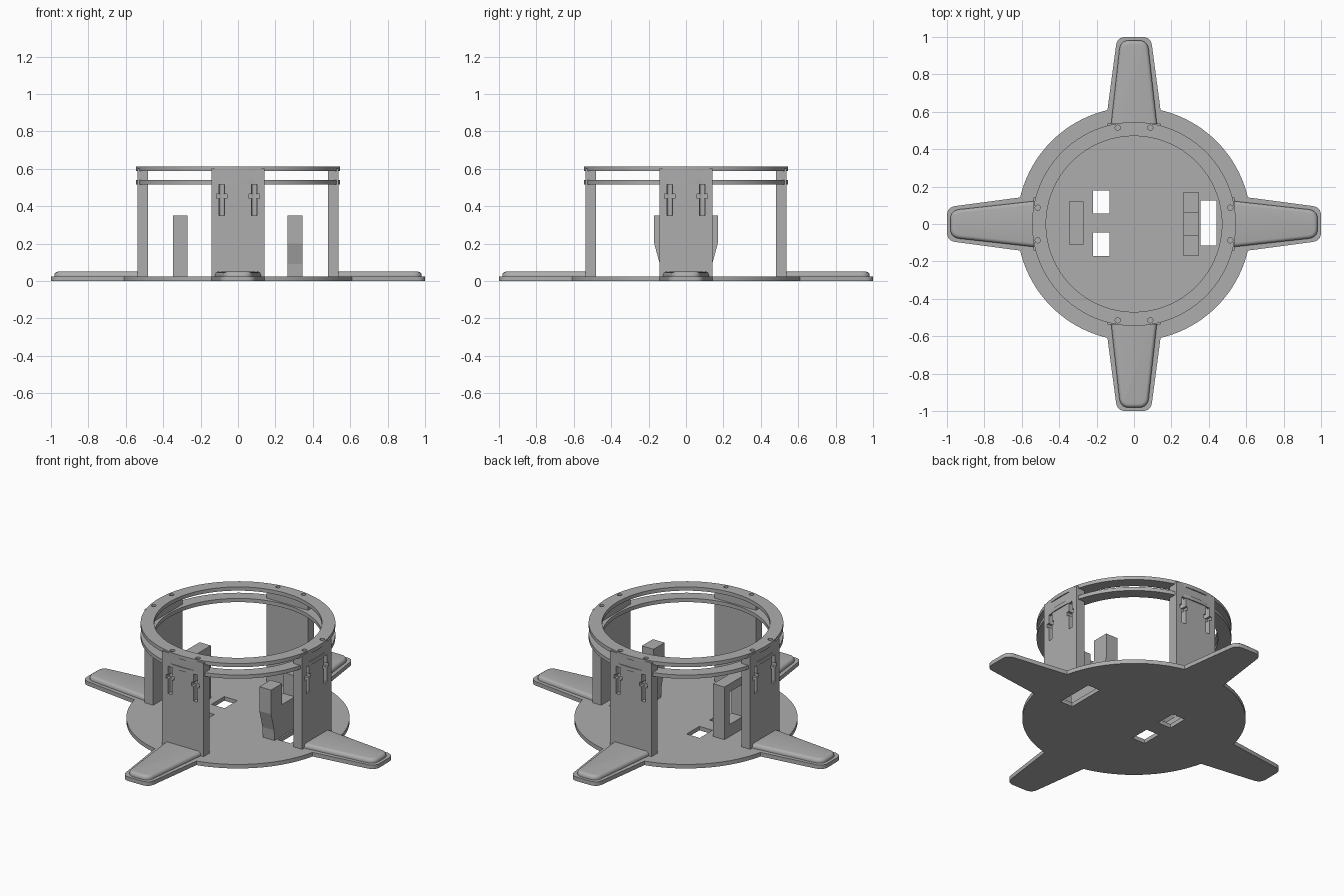
import bpy, bmesh
from math import sin, cos, pi, atan2, hypot
from mathutils import Matrix, Vector

cube = bpy.data.objects.get("Cube")
if cube:
    bpy.data.objects.remove(cube, do_unlink=True)

gray = bpy.data.materials.new("plain_gray")
gray.use_nodes = True
gray.diffuse_color = (0.42, 0.42, 0.42, 1)
gray.node_tree.nodes["Principled BSDF"].inputs["Base Color"].default_value = (0.42, 0.42, 0.42, 1)


def finish(name, bm, turn=0):
    bmesh.ops.recalc_face_normals(bm, faces=bm.faces[:])
    bm.transform(Matrix.Rotation(turn, 4, 'Z'))
    me = bpy.data.meshes.new(name)
    bm.to_mesh(me)
    bm.free()
    me.materials.append(gray)
    ob = bpy.data.objects.new(name, me)
    bpy.context.collection.objects.link(ob)
    return ob


def prism(name, outline, z0, z1, turn=0, matrix=None):
    """Extrude a flat outline from z0 to z1."""
    bm = bmesh.new()
    face = bm.faces.new([bm.verts.new((x, y, z0)) for x, y in outline])
    new = bmesh.ops.extrude_face_region(bm, geom=[face])["geom"]
    bmesh.ops.translate(bm, verts=[v for v in new if isinstance(v, bmesh.types.BMVert)],
                        vec=(0, 0, z1 - z0))
    if matrix:
        bm.transform(matrix)
    return finish(name, bm, turn)


def box(name, x0, x1, y0, y1, z0, z1, turn=0):
    return prism(name, [(x0, y0), (x1, y0), (x1, y1), (x0, y1)], z0, z1, turn)


def circle(r, n, cx=0, cy=0):
    return [(cx + r * cos(2 * pi * i / n), cy + r * sin(2 * pi * i / n)) for i in range(n)]


def cut(ob, cutters):
    """Subtract each cutter, then remove it."""
    for c in cutters:
        mod = ob.modifiers.new("cut", 'BOOLEAN')
        mod.operation, mod.solver, mod.object = 'DIFFERENCE', 'EXACT', c
    bake(ob)
    for c in cutters:
        bpy.data.objects.remove(c, do_unlink=True)


def bake(ob):
    bpy.context.view_layer.update()
    me = bpy.data.meshes.new_from_object(ob.evaluated_get(bpy.context.evaluated_depsgraph_get()))
    ob.modifiers.clear()
    ob.data = me


def smooth(ob, angle=0.6):
    bpy.ops.object.select_all(action='DESELECT')
    ob.select_set(True)
    bpy.context.view_layer.objects.active = ob
    bpy.ops.object.shade_smooth_by_angle(angle=angle)


def rounded(corner, before, after, r, n=5):
    """Quadratic rounding of one outline corner."""
    c = Vector(corner)
    a = c + (Vector(before) - c).normalized() * r
    b = c + (Vector(after) - c).normalized() * r
    return [tuple(a * (1 - t) ** 2 + c * 2 * t * (1 - t) + b * t * t)
            for t in [i / n for i in range(n + 1)]]


def fin_outline(w0, y0, w1, y1, r):
    """Tapered fin pointing to +y, with rounded tip corners."""
    a, b, c, d = (w0, y0), (w1, y1), (-w1, y1), (-w0, y0)
    return [a] + rounded(b, a, c, r) + rounded(c, b, d, r) + [d]


# Base disc with four fins, in one outline
R, T = 0.625, 0.025
fin = fin_outline(0.142, 0.609, 0.09, 1.0, 0.045)
start = atan2(fin[-1][1], fin[-1][0])
end = atan2(fin[0][1], fin[0][0]) + pi / 2
arc = [(R * cos(start + (end - start) * i / 20), R * sin(start + (end - start) * i / 20))
       for i in range(1, 20)]
outline = []
for k in range(4):
    ca, sa = cos(k * pi / 2), sin(k * pi / 2)
    outline += [(x * ca - y * sa, x * sa + y * ca) for x, y in fin + arc]
base = prism("base_plate", outline, 0, T)
cut(base, [box("c", 0.355, 0.44, -0.115, 0.125, -0.1, 0.1),
           box("c", -0.22, -0.13, 0.055, 0.18, -0.1, 0.1),
           box("c", -0.22, -0.13, -0.17, -0.045, -0.1, 0.1)])
smooth(base)

# Four pillars with fastener slots, and raised fin pads
BOLT_X, BOLT_Y = 0.087, 0.515
for k, side in enumerate(("back", "right", "front", "left")):
    turn = k * pi / 2
    pillar = box(side + "_pillar", -0.142, 0.142, 0.48, 0.538, 0.004, 0.602, turn)
    cutters = []
    for x in (-BOLT_X, BOLT_X):
        cutters += [prism("c", circle(0.014, 16, x, BOLT_Y), 0.35, 0.7, turn),
                    box("c", x - 0.014, x + 0.014, BOLT_Y, 0.6, 0.35, 0.52, turn),
                    box("c", x - 0.028, x + 0.028, BOLT_Y - 0.012, 0.6, 0.44, 0.465, turn)]
    cut(pillar, cutters)
    smooth(pillar)

    pad = prism(side + "_fin_pad", fin_outline(0.123, 0.53, 0.073, 0.982, 0.05), T - 0.005, 0.05, turn)
    bm = bmesh.new()
    bm.from_mesh(pad.data)
    top = [e for e in bm.edges if all(v.co.z > 0.049 for v in e.verts)
           and not all(hypot(v.co.x, v.co.y) < 0.6 for v in e.verts)]
    bmesh.ops.bevel(bm, geom=top, offset=0.02, segments=4, profile=0.5, affect='EDGES')
    bm.to_mesh(pad.data)
    bm.free()
    smooth(pad, 0.8)

# Two rings held by the pillars
for name, z0, z1 in (("lower_ring", 0.517, 0.54), ("upper_ring", 0.588, 0.611)):
    ring = prism(name, circle(0.545, 96), z0, z1)
    cutters = [prism("c", circle(0.47, 96), z0 - 0.1, z1 + 0.1)]
    for k in range(4):
        for x in (-BOLT_X, BOLT_X):
            cutters.append(prism("c", circle(0.014, 16, x, BOLT_Y), z0 - 0.1, z1 + 0.1, k * pi / 2))
    cut(ring, cutters)
    smooth(ring)

# Forked bracket: (y, z) profile extruded along x
upright = Matrix(((0, 0, 1, 0), (1, 0, 0, 0), (0, 1, 0, 0), (0, 0, 0, 1)))
half = [(0.135, 0.01), (0.14, 0.09), (0.17, 0.2), (0.17, 0.35), (0.062, 0.35), (0.062, 0.22)]
profile = half + [(-y, z) for y, z in reversed(half)]
prism("forked_bracket", profile, 0.265, 0.345, 0, upright)

# Framed bracket with a window
frame = box("framed_bracket", -0.347, -0.27, -0.11, 0.12, 0.01, 0.35)
cut(frame, [box("c", -0.5, -0.1, -0.06, 0.07, 0.1, 0.3)])
